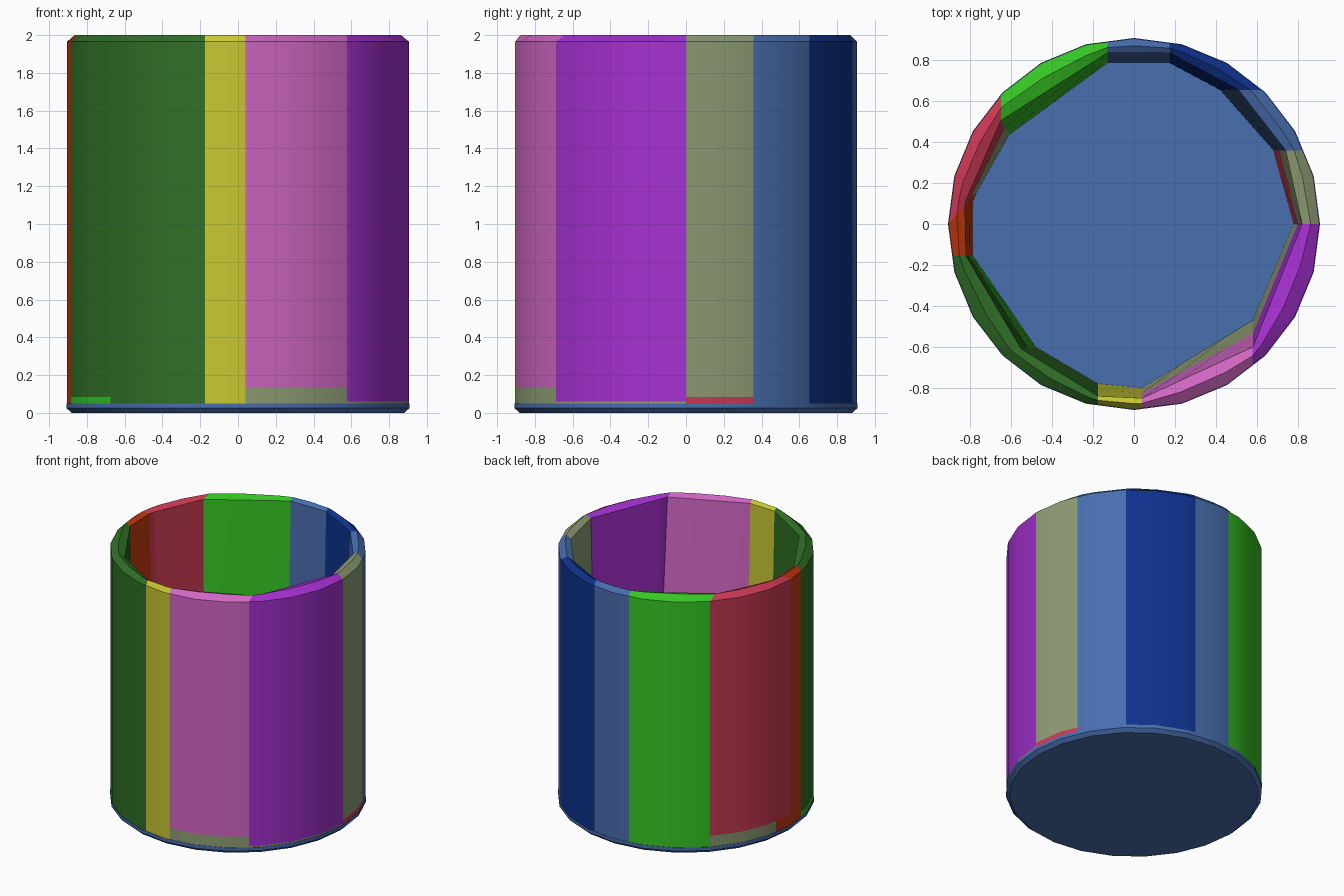
import bpy, bmesh, math
from mathutils import Vector

if "Cube" in bpy.data.objects:
    bpy.data.objects.remove(bpy.data.objects["Cube"])

RADIUS = 0.905
STEP = 15           # degrees per outer facet
FLOOR, SHOULDER, RIM, LIP, INNER_PATCH = 0.05, 1.965, 2.0, 1.98, 1.0


def make_material(name, rgb):
    linear = [((c / 255 + 0.055) / 1.055) ** 2.4 for c in rgb] + [1]
    mat = bpy.data.materials.new(name)
    mat.use_nodes = True
    mat.diffuse_color = linear
    mat.node_tree.nodes["Principled BSDF"].inputs["Base Color"].default_value = linear
    return mat


MATS = {name: make_material(name, rgb) for name, rgb in {
    "slate blue": (72, 110, 175), "navy": (15, 50, 142),
    "bright green": (54, 196, 36), "dark green": (48, 112, 38),
    "yellow": (200, 200, 50), "pink": (208, 102, 194),
    "purple": (165, 48, 208), "khaki": (142, 157, 116),
    "red": (206, 58, 84), "orange": (198, 56, 15)}.items()}


def finish(name, bm, colours):
    bmesh.ops.recalc_face_normals(bm, faces=bm.faces)
    mesh = bpy.data.meshes.new(name)
    bm.to_mesh(mesh)
    bm.free()
    for colour in colours:
        mesh.materials.append(MATS[colour])
    obj = bpy.data.objects.new(name, mesh)
    bpy.context.collection.objects.link(obj)
    bpy.ops.object.select_all(action='DESELECT')
    obj.select_set(True)
    bpy.context.view_layer.objects.active = obj
    bpy.ops.object.shade_smooth_by_angle(angle=math.radians(24))
    return obj


def on_wall(degrees):
    """Point on the faceted outer outline."""
    half = STEP / 2
    r = RADIUS * math.cos(math.radians(half)) / math.cos(math.radians(degrees % STEP - half))
    a = math.radians(degrees)
    return Vector((r * math.cos(a), r * math.sin(a)))


def wall_panel(name, start, end, colour, patch, patch_top):
    """Stave with a faceted outside, a flat tapering inside and a bevelled rim."""
    a0, a1 = start[0], end[0]
    angles = [a0] + [a for a in range(180, 541, STEP) if a0 + 0.5 < a < a1 - 0.5] + [a1]
    bm = bmesh.new()
    columns = []
    for a in angles:
        t = (a - a0) / (a1 - a0)
        outer = on_wall(a)
        lip = Vector(start[1]).lerp(Vector(end[1]), t)
        foot = Vector(start[2]).lerp(Vector(end[2]), t)
        profile = [(outer, FLOOR - 0.01), (outer, patch_top), (outer, SHOULDER),
                   (outer.lerp(lip, 0.5), RIM), (lip, LIP),
                   (foot.lerp(lip, INNER_PATCH / LIP), INNER_PATCH), (foot, FLOOR - 0.01)]
        columns.append([bm.verts.new((p.x, p.y, z)) for p, z in profile])
    count = len(columns[0])
    for left, right in zip(columns, columns[1:]):
        for i in range(count):
            j = (i + 1) % count
            face = bm.faces.new((left[i], right[i], right[j], left[j]))
            # lowest outside band and lower inside wall take the patch colour
            face.material_index = int(i in (0, count - 2))
    bm.faces.new(columns[0])
    bm.faces.new(columns[-1])
    finish(name, bm, (colour, patch or colour))


# Seams around the wall: outer angle, inner point at the rim, inner point at the floor
SEAMS = [
    (180, (-0.825, 0.09), (-0.785, 0.11)),
    (190, (-0.82, -0.156), (-0.785, -0.156)),
    (221.4, (-0.55, -0.61), (-0.48, -0.6)),
    (258.8, (-0.175, -0.84), (-0.175, -0.78)),
    (272.5, (0.04, -0.85), (0.04, -0.8)),
    (310, (0.58, -0.6), (0.58, -0.47)),
    (360, (0.82, 0), (0.78, 0)),
    (383.5, (0.74, 0.36), (0.68, 0.36)),
    (406.5, (0.51, 0.655), (0.42, 0.655)),
    (438.9, (0.175, 0.835), (0.175, 0.785)),
    (458.2, (-0.13, 0.835), (-0.13, 0.785)),
    (495.9, (-0.65, 0.505), (-0.61, 0.435)),
    (530, (-0.815, 0.13), (-0.77, 0.15)),
    (540, (-0.825, 0.09), (-0.785, 0.11)),
]

# Panel name, colour, patch colour near the floor, outer patch height
PANELS = [
    ("orange_panel", "orange", None, 0.1),
    ("dark_green_panel_side", "dark green", "bright green", 0.085),
    ("dark_green_panel_front", "dark green", None, 0.1),
    ("yellow_panel", "yellow", None, 0.1),
    ("pink_panel", "pink", "khaki", 0.135),
    ("purple_panel", "purple", "khaki", 0.06),
    ("khaki_panel", "khaki", "red", 0.085),
    ("slate_panel_side", "slate blue", None, 0.1),
    ("navy_panel", "navy", None, 0.1),
    ("slate_panel_back", "slate blue", None, 0.1),
    ("green_panel", "bright green", None, 0.1),
    ("red_panel", "red", "khaki", 0.135),
    ("red_panel_end", "red", "orange", 0.135),
]
for (name, colour, patch, top), start, end in zip(PANELS, SEAMS, SEAMS[1:]):
    wall_panel(name, start, end, colour, patch, top)

# Base disc with a bevelled lower edge
bm = bmesh.new()
rings = []
for radius, z in ((0.88, 0), (0.908, 0.025), (0.908, FLOOR)):
    rings.append([bm.verts.new((radius * math.cos(a), radius * math.sin(a), z))
                  for a in (math.radians(d) for d in range(0, 360, STEP))])
for low, high in zip(rings, rings[1:]):
    for i in range(len(low)):
        j = (i + 1) % len(low)
        bm.faces.new((low[i], low[j], high[j], high[i]))
bm.faces.new(rings[0])
bm.faces.new(rings[-1])
finish("base", bm, ("slate blue",))
